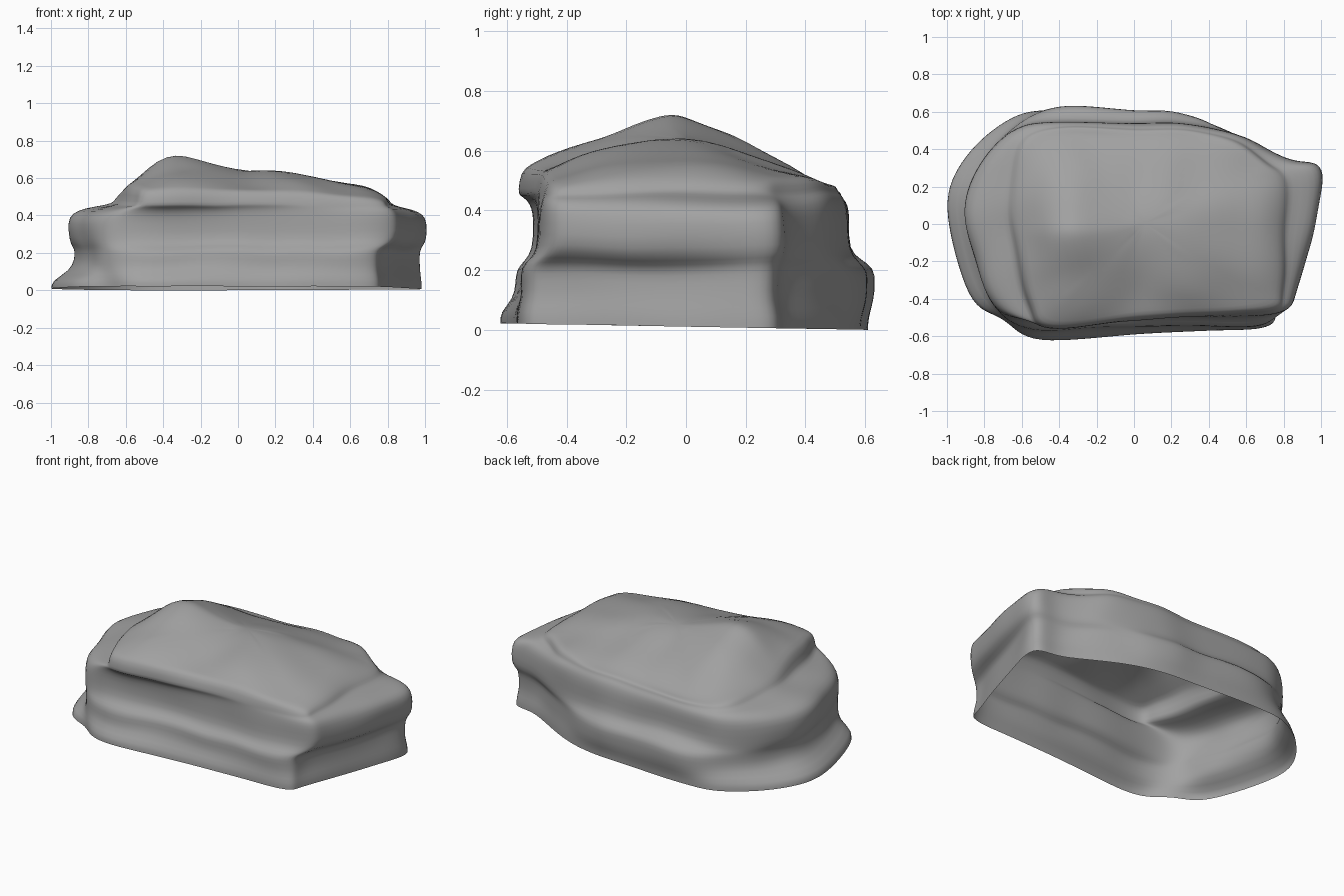
import bpy, bmesh
from mathutils import Vector, noise

cube = bpy.data.objects.get("Cube")
if cube:
    bpy.data.objects.remove(cube, do_unlink=True)

grey = bpy.data.materials.new("stone grey")
grey.use_nodes = True
colour = (0.36, 0.36, 0.36, 1)
grey.diffuse_color = colour
grey.node_tree.nodes["Principled BSDF"].inputs["Base Color"].default_value = colour

# Outlines of the boulder, all starting at the front right corner
FOOT = [(-.5, -.62), (0, -.59), (.4, -.57), (.71, -.55), (.78, -.42), (.92, 0),
        (.98, .28), (.8, .34), (.5, .5), (.27, .57), (0, .59), (-.4, .61),
        (-.65, .57), (-.9, .36), (-1, .08), (-.88, -.38), (-.7, -.51)]
WAIST = [(-.5, -.56), (0, -.55), (.4, -.54), (.7, -.53), (.77, -.4), (.91, 0),
         (.97, .26), (.78, .33), (.5, .49), (.27, .59), (0, .61), (-.4, .625),
         (-.63, .53), (-.8, .33), (-.88, .08), (-.81, -.25), (-.72, -.47)]
SHELF = [(-.5, -.51), (0, -.49), (.4, -.49), (.79, -.47), (.88, -.34), (.975, 0),
         (1, .28), (.84, .34), (.6, .46), (.3, .53), (0, .54), (-.4, .55),
         (-.62, .52), (-.82, .33), (-.91, .08), (-.84, -.2), (-.74, -.46)]
CAP = [(-.46, -.56), (0, -.52), (.4, -.49), (.74, -.46), (.79, -.35), (.81, 0),
       (.8, .24), (.72, .33), (.56, .43), (.3, .5), (0, .51), (-.35, .52),
       (-.57, .47), (-.65, .3), (-.67, .08), (-.62, -.2), (-.56, -.44)]
RIDGE = [(-.7, .46), (-.55, .6), (-.44, .7), (-.34, .735), (-.15, .675), (0, .64),
         (.2, .645), (.5, .59), (.7, .555), (.84, .46)]
CENTRE = Vector((.05, 0))
STEPS = 4


def smooth_loop(points):
    """Closed Catmull-Rom curve through the outline points."""
    pts = [Vector(p) for p in points]
    n = len(pts)
    loop = []
    for i in range(n):
        a, b, c, d = (pts[(i + k) % n] for k in (-1, 0, 1, 2))
        for s in range(STEPS):
            t = s / STEPS
            loop.append(b + (c - a) * t / 2
                        + (a - b * 2.5 + c * 2 - d / 2) * t ** 2
                        + (b * 3 - a - c * 3 + d) * t ** 3 / 2)
    return loop


def blend(first, second, amount):
    return [p.lerp(q, amount) for p, q in zip(first, second)]


def ridge_height(x):
    for (x1, z1), (x2, z2) in zip(RIDGE, RIDGE[1:]):
        if x <= x2:
            return z1 + (z2 - z1) * max(0, (x - x1) / (x2 - x1))
    return RIDGE[-1][1]


def roof_height(p):
    """Slope from the ridge to the eaves; the front eave drops to the left."""
    eave = .5 - .05 * p.x if p.y < 0 else .475
    fall = min(1, abs(p.y + .05) / .53) ** (1.5 + .7 * p.x)
    return eave + (ridge_height(p.x) - eave) * (1 - fall)


foot, waist, shelf, cap = map(smooth_loop, (FOOT, WAIST, SHELF, CAP))

# Rings from the open foot up to the eave of the cap
layers = [
    (foot, 0), (foot, .04), (blend(foot, waist, .85), .095), (waist, .15),
    (waist, .2), (blend(waist, shelf, .5), .225), (shelf, .26), (shelf, .36),
    (blend(shelf, cap, .12), .405), (blend(shelf, cap, .4), .435),
    (blend(shelf, cap, .9), .45), (cap, .465),
]
rings = [[Vector((p.x, p.y, z + (.011 - .018 * p.y) * (1 - z / .5))) for p in loop]
         for loop, z in layers]

# Rings of the sloping roof, shrinking towards its centre
for scale in (.98, .92, .82, .7, .55, .4, .25, .1):
    loop = [CENTRE + (p - CENTRE) * scale for p in cap]
    rings.append([Vector((p.x, p.y, roof_height(p))) for p in loop])

# Weathered unevenness, fading out at the foot
for ring in rings:
    for v in ring:
        v += noise.noise_vector(v * 4) * .018 * min(1, v.z / .15)

bm = bmesh.new()
loops = [[bm.verts.new(v) for v in ring] for ring in rings]
for low, high in zip(loops, loops[1:]):
    for i in range(len(low)):
        j = (i + 1) % len(low)
        bm.faces.new((low[i], low[j], high[j], high[i]))
bm.faces.new(loops[-1])
for f in bm.faces:
    f.smooth = True
mesh = bpy.data.meshes.new("boulder")
bm.to_mesh(mesh)
bm.free()
mesh.materials.append(grey)

boulder = bpy.data.objects.new("boulder", mesh)
bpy.context.collection.objects.link(boulder)
soften = boulder.modifiers.new("soften", 'SUBSURF')
soften.levels = soften.render_levels = 1
